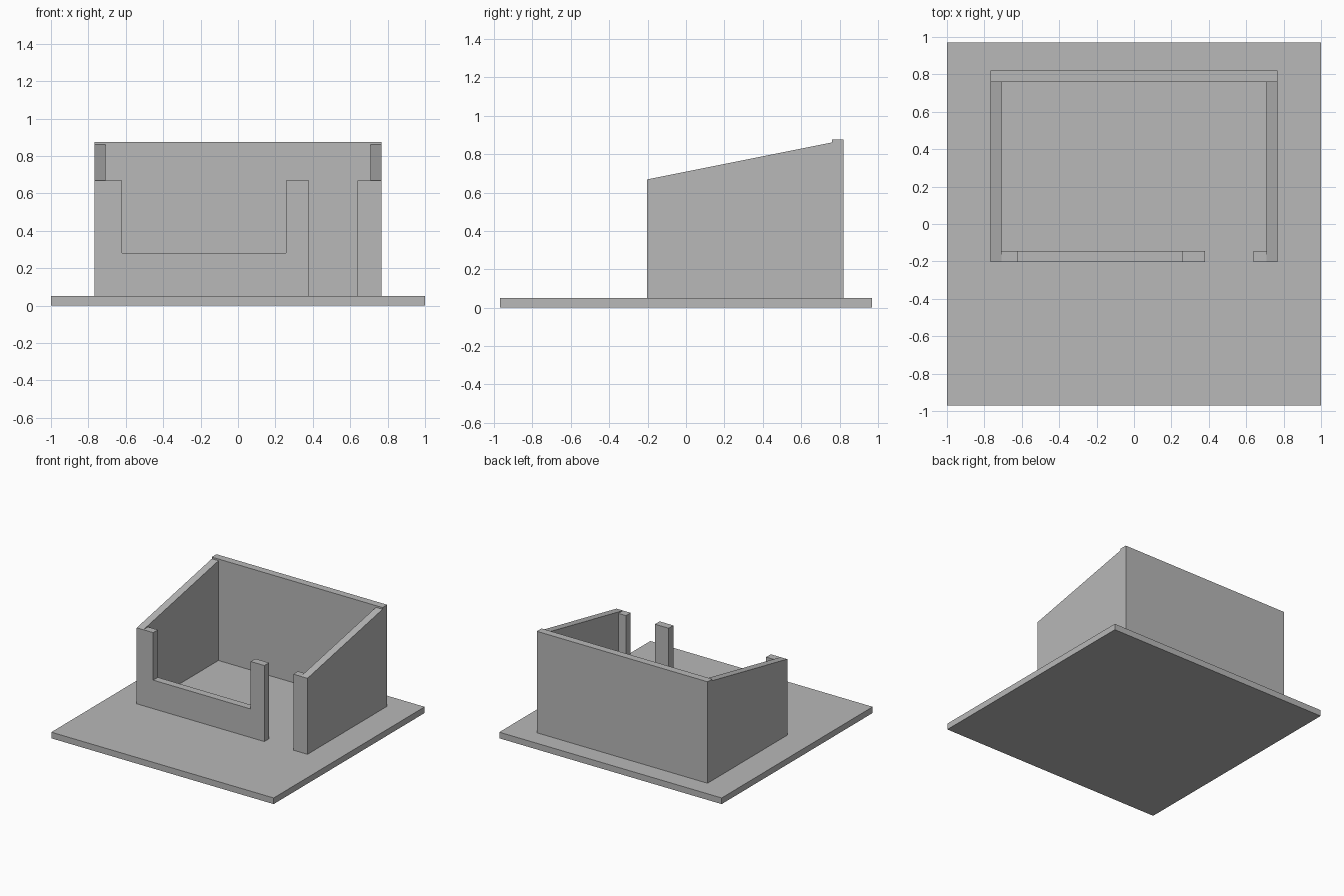
import bpy
import bmesh
from mathutils import Vector

cube = bpy.data.objects.get("Cube")
if cube:
    bpy.data.objects.remove(cube, do_unlink=True)

# Single plain grey for the whole model
GREY = (0.48, 0.48, 0.48, 1.0)
grey = bpy.data.materials.new("plain grey")
grey.use_nodes = True
grey.diffuse_color = GREY
grey.node_tree.nodes["Principled BSDF"].inputs["Base Color"].default_value = GREY


def prism(name, profile, sweep):
    """Extrude a planar outline along a vector into a flat-faced solid."""
    bm = bmesh.new()
    face = bm.faces.new([bm.verts.new(p) for p in profile])
    grown = bmesh.ops.extrude_face_region(bm, geom=[face], use_keep_orig=True)
    moved = [v for v in grown["geom"] if isinstance(v, bmesh.types.BMVert)]
    bmesh.ops.translate(bm, verts=moved, vec=Vector(sweep))
    bmesh.ops.recalc_face_normals(bm, faces=bm.faces)
    mesh = bpy.data.meshes.new(name)
    bm.to_mesh(mesh)
    bm.free()
    mesh.materials.append(grey)
    obj = bpy.data.objects.new(name, mesh)
    bpy.context.collection.objects.link(obj)
    return obj


def box(name, x0, x1, y0, y1, z0, z1):
    outline = [(x0, y0, z0), (x1, y0, z0), (x1, y1, z0), (x0, y1, z0)]
    return prism(name, outline, (0, 0, z1 - z0))


# Main dimensions
FLOOR = 0.05
WALL = 0.06
OUTER = 0.768
INNER = OUTER - WALL
FRONT, BACK = -0.204, 0.82
LOW, HIGH, RIM = 0.668, 0.861, 0.875

# Ground slab and tall back wall
box("base_slab", -1, 1, -0.97, 0.97, 0, FLOOR)
box("back_wall", -OUTER, OUTER, BACK - WALL, BACK, FLOOR, RIM)

# Side walls with sloping tops
for name, x in (("right_side_wall", -OUTER), ("left_side_wall", INNER)):
    outline = [(x, FRONT, FLOOR), (x, BACK - WALL, FLOOR),
               (x, BACK - WALL, HIGH), (x, FRONT, LOW)]
    prism(name, outline, (WALL, 0, 0))

# Front wall around the open window, ending at the doorway
window_l, window_r, sill, door_l, door_r = -0.62, 0.257, 0.282, 0.38, 0.64
outline = [(-INNER, FLOOR), (door_l, FLOOR), (door_l, LOW), (window_r, LOW),
           (window_r, sill), (window_l, sill), (window_l, LOW), (-INNER, LOW)]
prism("front_wall", [(x, FRONT, z) for x, z in outline], (0, WALL, 0))

# Short return on the far side of the doorway
box("door_post", door_r, INNER, FRONT, FRONT + WALL, FLOOR, LOW)
